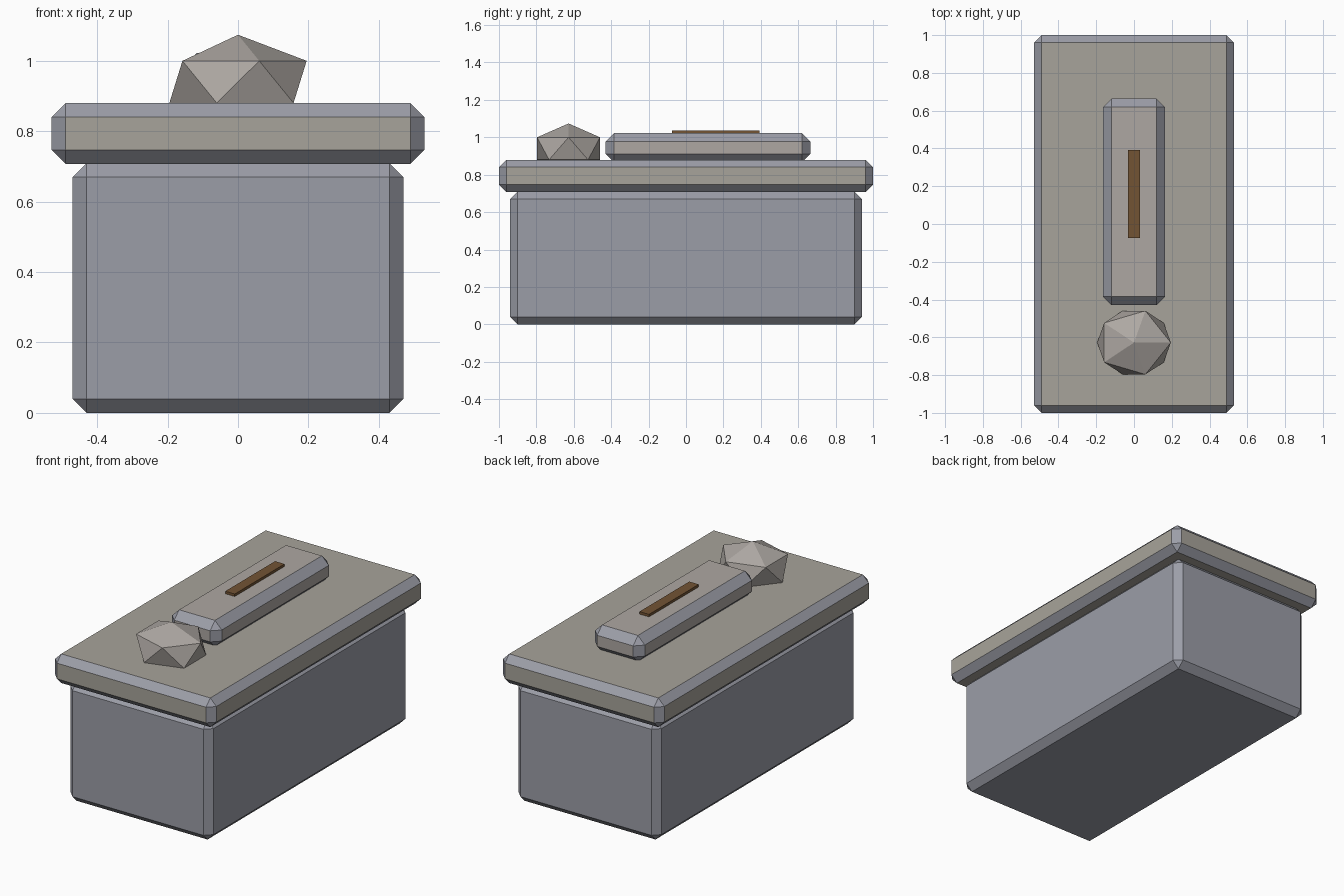
import bpy
import bmesh
from mathutils import Matrix, Vector

cube = bpy.data.objects.get("Cube")
if cube:
    bpy.data.objects.remove(cube, do_unlink=True)


def material(name, rgb):
    mat = bpy.data.materials.new(name)
    mat.use_nodes = True
    color = (*rgb, 1)
    mat.diffuse_color = color
    mat.node_tree.nodes["Principled BSDF"].inputs["Base Color"].default_value = color
    return mat


blue_stone = material("blue grey stone", (0.33, 0.34, 0.39))
warm_stone = material("warm grey stone", (0.39, 0.37, 0.325))
pale_stone = material("pale warm stone", (0.42, 0.39, 0.365))
wood = material("brown inlay", (0.17, 0.087, 0.034))


def finish(name, bm, mats):
    mesh = bpy.data.meshes.new(name)
    bm.to_mesh(mesh)
    bm.free()
    for mat in mats:
        mesh.materials.append(mat)
    obj = bpy.data.objects.new(name, mesh)
    bpy.context.collection.objects.link(obj)
    return obj


def block(name, low, high, mats, chamfer=0):
    """Box between two corners; chamfer faces take the second material."""
    low, high = Vector(low), Vector(high)
    bm = bmesh.new()
    bmesh.ops.create_cube(bm, size=1, matrix=Matrix.LocRotScale(
        (low + high) / 2, None, high - low))
    if chamfer:
        bmesh.ops.bevel(bm, geom=bm.edges[:], offset=chamfer, segments=1,
                        affect='EDGES', profile=0.5)
        bm.normal_update()
        for face in bm.faces:
            flat = max(abs(c) for c in face.normal) > 0.99
            face.material_index = 0 if flat else len(mats) - 1
    return finish(name, bm, mats)


# Chest and overhanging lid
block("chest", (-0.47, -0.94, 0), (0.47, 0.94, 0.71), [blue_stone], 0.04)
block("lid", (-0.53, -1, 0.707), (0.53, 1, 0.88), [warm_stone, blue_stone], 0.04)

# Raised body slab with a thin inlay
block("raised_slab", (-0.163, -0.43, 0.866), (0.163, 0.665, 1.022),
      [pale_stone, blue_stone], 0.045)
block("inlay", (-0.031, -0.075, 1.015), (0.031, 0.392, 1.037), [wood])

# Faceted head stone, partly sunk into the lid
bm = bmesh.new()
bmesh.ops.create_icosphere(bm, subdivisions=1, radius=1, matrix=Matrix.LocRotScale(
    (0, -0.628, 0.94), None, (0.218, 0.198, 0.134)))
finish("head_stone", bm, [pale_stone])
